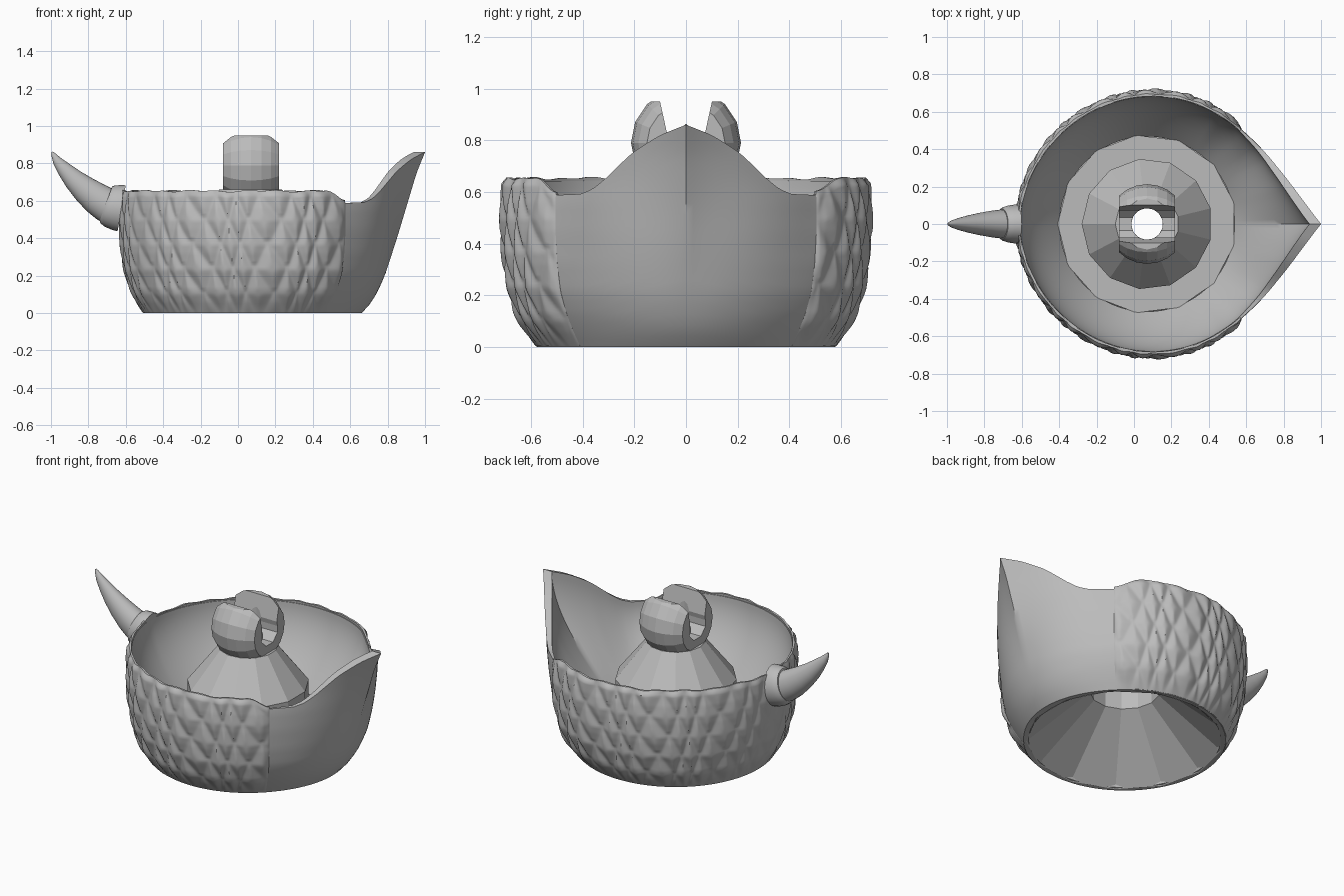
import bpy
import bmesh
from math import sin, cos, pi, radians, degrees, atan2
from mathutils import Matrix, Vector

if "Cube" in bpy.data.objects:
    bpy.data.objects.remove(bpy.data.objects["Cube"])

grey = bpy.data.materials.new("plain_grey")
grey.use_nodes = True
grey.diffuse_color = (0.5, 0.5, 0.5, 1)
grey.node_tree.nodes["Principled BSDF"].inputs["Base Color"].default_value = (0.5, 0.5, 0.5, 1)

CX = 0.07           # bowl axis
EDGE = radians(45)  # half angle of the spout
FLOOR = 0.2


def interp(table, x):
    """Piecewise linear lookup."""
    for (x0, y0), (x1, y1) in zip(table, table[1:]):
        if x <= x1:
            return y0 + (y1 - y0) * max(0, x - x0) / (x1 - x0)
    return table[-1][1]


def smoothstep(x):
    x = min(1, max(0, x))
    return x * x * (3 - 2 * x)


def finish(name, bm, smooth=None):
    bmesh.ops.recalc_face_normals(bm, faces=bm.faces)
    mesh = bpy.data.meshes.new(name)
    bm.to_mesh(mesh)
    bm.free()
    obj = bpy.data.objects.new(name, mesh)
    bpy.context.collection.objects.link(obj)
    mesh.materials.append(grey)
    if smooth:
        bpy.ops.object.select_all(action="DESELECT")
        obj.select_set(True)
        bpy.context.view_layer.objects.active = obj
        bpy.ops.object.shade_smooth_by_angle(angle=radians(smooth))
    return obj


def loft(name, loops, cyclic, smooth=None):
    """Skin closed cross-sections, joined in a ring or capped at the ends."""
    bm = bmesh.new()
    rings = [[bm.verts.new(p) for p in loop] for loop in loops]
    pairs = list(zip(rings, rings[1:]))
    if cyclic:
        pairs.append((rings[-1], rings[0]))
    else:
        bm.faces.new(rings[0])
        bm.faces.new(rings[-1])
    n = len(rings[0])
    for a, b in pairs:
        for i in range(n):
            j = (i + 1) % n
            bm.faces.new((a[i], a[j], b[j], b[i]))
    return finish(name, bm, smooth)


def polar(r, angle, z):
    return Vector((CX + r * cos(angle), r * sin(angle), z))


# Shape tables: wall radius and spout tip by height, rim height by angle
WALL = [(0, .578), (.06, .612), (.13, .645), (.22, .673), (.32, .69),
        (.45, .70), (.56, .70), (.66, .69)]
TIP = [(0, .592), (.03, .622), (.1, .67), (.2, .715), (.4, .78),
       (.6, .84), (.75, .885), (.86, .93)]
RIM = [(0, .86), (6.7, .82), (14.7, .755), (24, .655), (29, .612),
       (34, .592), (45, .588), (49, .60), (56, .64), (180, .645)]


def wall(angle, z):
    """Slightly egg-shaped wall, fuller towards the spout."""
    return interp(WALL, z) + .03 * cos(angle) * abs(sin(angle)) * min(1, z / .2)


def outer(angle, z):
    """Outside radius: the wall drawn out into a pointed spout."""
    a = abs(atan2(sin(angle), cos(angle)))
    if a >= EDGE:
        return wall(a, z)
    r = wall(EDGE, z)
    tip = interp(TIP, z)
    px, py = r * cos(EDGE), r * sin(EDGE)
    wedge = tip * py / (py * cos(a) + (tip - px) * sin(a)) + .048 * sin(pi * a / EDGE)
    rounded = r + (tip - r) * cos(a / EDGE * pi / 2) ** 2
    return rounded + (wedge - rounded) * smoothstep((z - .1) / .5)


# Bowl with spout
sections = []
STEPS = 180
for i in range(STEPS):
    a = 2 * pi * i / STEPS
    off = abs(atan2(sin(a), cos(a)))
    rim = interp(RIM, degrees(off))
    loop = [polar(.55, a, .004)]
    for k in range(21):
        z = rim * k / 20
        loop.append(polar(outer(a, z), a, z))
    lip = outer(a, rim) - .012 - .05 * max(0, 1 - off / EDGE)
    for k in range(16, -1, -1):
        t = k / 16
        loop.append(polar(.468 + (lip - .468) * sin(t * pi / 2), a, FLOOR + (rim - FLOOR) * t))
    sections.append(loop)
loft("bowl_with_spout", sections, True, 35)


# Band of soft overlapping scales around the wall
def scale_height(u, v):
    best = 0
    for shift in (0, .5):
        du = abs((u + shift) % 1 - .5) * 2
        dv = (v + shift) % 1
        q = du + abs(dv - .4) * 1.7
        best = max(best, smoothstep(1.1 - q))
    return best


sections = []
STEPS, ROWS = 440, 56
for i in range(STEPS + 1):
    s = i / STEPS
    a = EDGE + (2 * pi - 2 * EDGE) * s
    end = min(1, min(s, 1 - s) / .012) ** .5
    relief = end * (.45 + .55 * abs(sin(a)))
    top = .653 + .006 * sin(a * 19) * sin(a * 7 + 1) - .05 * smoothstep(1 - min(s, 1 - s) / .04)
    loop = []
    for k in range(ROWS + 1):
        z = .003 + (top - .003) * k / ROWS
        fade = min(1, (1 - k / ROWS) / .05 + .3, z / .1 + .1)
        bump = .005 + .019 * scale_height(a * 32 / (2 * pi) + z * .9 + .15 * sin(a * 11), z / .26)
        loop.append(polar(wall(a, z) + bump * relief * fade, a, z))
    for k in range(8, -1, -1):
        z = .003 + (top - .003) * k / 8
        loop.append(polar(wall(a, z) - .008, a, z))
    sections.append(loop)
loft("scale_band", sections, False, 40)

# Faceted hollow cone standing on a flat floor inside the bowl
profile = [(.565, 0), (.2, .32), (.2, .57), (.085, .6), (.085, .66), (.17, .66),
           (.35, .43), (.35, .21), (.478, .21), (.478, .13)]
SIDES = 13
loft("centre_cone", [[polar(r, pi + 2 * pi * i / SIDES, z) for r, z in profile]
                     for i in range(SIDES)], True)

# Ball clip: a trimmed ball with an open socket and a drain hole
BALL_Z = .79
bm = bmesh.new()
bmesh.ops.create_uvsphere(bm, u_segments=16, v_segments=12, radius=.213,
                          matrix=Matrix.Translation((CX, 0, BALL_Z)) @ Matrix.Rotation(pi / 2, 4, "Y"))
clip = finish("ball_clip", bm)

bm = bmesh.new()
bmesh.ops.create_cube(bm, size=1, matrix=Matrix.Translation((CX, 0, .7))
                      @ Matrix.Diagonal((.3, .8, .5, 1)))
trim = finish("trim_box", bm)

half = [(.035, .71), (.08, .755), (.08, .795), (.073, .825), (.105, .97)]
socket = half + [(-y, z) for y, z in reversed(half)]
slot = loft("socket_cutter", [[Vector((CX + x, y, z)) for y, z in socket] for x in (-.3, .3)], False)

bm = bmesh.new()
bmesh.ops.create_cone(bm, cap_ends=True, segments=24, radius1=.084, radius2=.084, depth=.7,
                      matrix=Matrix.Translation((CX, 0, .66)))
drain = finish("drain_cutter", bm)

bpy.ops.object.select_all(action="DESELECT")
bpy.context.view_layer.objects.active = clip
clip.select_set(True)
for cutter, mode in ((trim, "INTERSECT"), (slot, "DIFFERENCE"), (drain, "DIFFERENCE")):
    cutter.hide_render = True
    mod = clip.modifiers.new("cut", "BOOLEAN")
    mod.object, mod.operation, mod.solver = cutter, mode, "EXACT"
    bpy.ops.object.modifier_apply(modifier=mod.name)
    bpy.data.objects.remove(cutter)


# Horn and its collar: oval sections along a bent path (x, z, radius)
def tapered_tube(name, path, smooth, sides=24):
    pts = [Vector((x, 0, z)) for x, z, r in path]
    side = Vector((0, .84, 0))
    loops = []
    for i, (x, z, r) in enumerate(path):
        d = (pts[min(i + 1, len(pts) - 1)] - pts[max(i - 1, 0)]).normalized()
        up = d.cross(Vector((0, 1, 0)))
        loops.append([pts[i] + r * (side * cos(2 * pi * k / sides) + up * sin(2 * pi * k / sides))
                      for k in range(sides)])
    return loft(name, loops, False, smooth)


tapered_tube("horn", [(-.67, .56, .094), (-.71, .582, .092), (-.76, .615, .085), (-.82, .662, .072),
                      (-.88, .716, .056), (-.93, .77, .04), (-.967, .814, .025), (-.986, .846, .013),
                      (-.994, .861, .005)], 40)
tapered_tube("horn_collar", [(-.622, .56, .125), (-.65, .565, .122), (-.675, .573, .117),
                             (-.695, .581, .109), (-.706, .585, .098)], 40)
